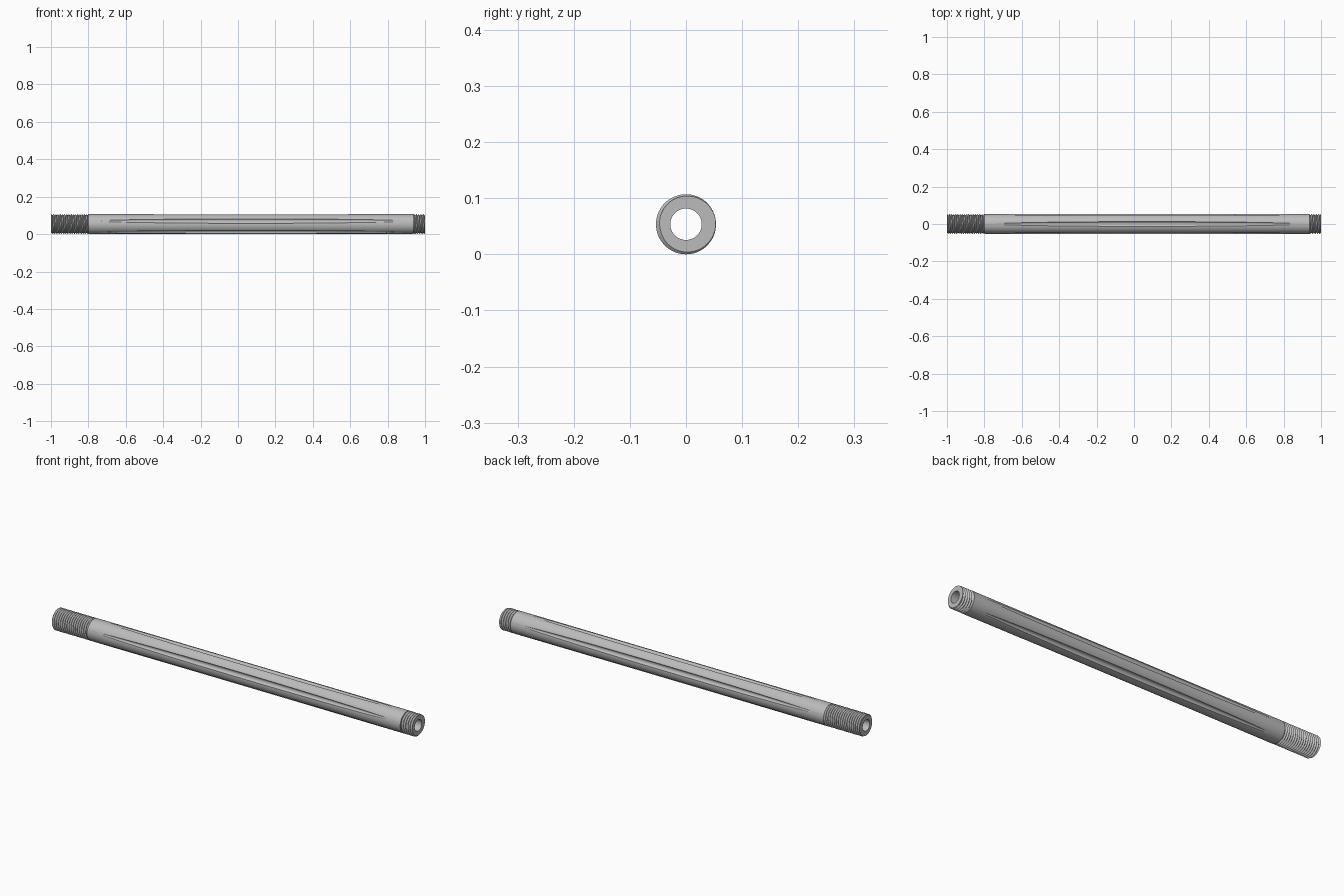
import bpy, bmesh, math

cube = bpy.data.objects.get("Cube")
if cube:
    bpy.data.objects.remove(cube, do_unlink=True)

R, BORE, ROOT = 0.0535, 0.028, 0.0465     # outer, bore and thread root radii
BODY_START, BODY_END = -0.8, 0.937
SEGMENTS = 72

steel = bpy.data.materials.new("grey steel")
steel.use_nodes = True
steel.diffuse_color = (0.5, 0.5, 0.5, 1)
steel.node_tree.nodes["Principled BSDF"].inputs["Base Color"].default_value = (0.5, 0.5, 0.5, 1)


def make_object(name, bm):
    bmesh.ops.remove_doubles(bm, verts=bm.verts, dist=1e-6)
    bmesh.ops.dissolve_degenerate(bm, edges=bm.edges, dist=1e-6)
    bmesh.ops.recalc_face_normals(bm, faces=bm.faces)
    mesh = bpy.data.meshes.new(name)
    bm.to_mesh(mesh)
    bm.free()
    mesh.materials.append(steel)
    ob = bpy.data.objects.new(name, mesh)
    bpy.context.collection.objects.link(ob)
    return ob


def sweep(bm, rings, segments, y=0, z=R):
    """Turn a closed (x, radius) profile around x; it may vary with the turn."""
    columns = []
    for j in range(segments + 1):
        a = 2 * math.pi * j / segments
        columns.append([bm.verts.new((x, y + r * math.cos(a), z + r * math.sin(a)))
                        for x, r in rings(j / segments)])
    for p, q in zip(columns, columns[1:]):
        for k in range(len(p)):
            m = (k + 1) % len(p)
            bm.faces.new((p[k], p[m], q[m], q[k]))


def smooth(ob):
    bpy.ops.object.select_all(action='DESELECT')
    ob.select_set(True)
    bpy.context.view_layer.objects.active = ob
    bpy.ops.object.shade_smooth_by_angle(angle=math.radians(25))


# Helical threads, trimmed flat at both ends
def thread(name, x0, x1, pitch):
    def rings(turn):
        profile = [(x0, BORE)]
        for k in range(-3, math.ceil(2 * (x1 - x0) / pitch) + 4):
            x = min(max(x0 + pitch * (k / 2 + turn), x0), x1)
            phase = ((x - x0) / pitch - turn) % 1
            profile.append((x, ROOT + (R - ROOT) * abs(2 * phase - 1)))
        return profile + [(x1, BORE)]
    bm = bmesh.new()
    sweep(bm, rings, SEGMENTS)
    smooth(make_object(name, bm))


thread("long_thread", -1, BODY_START, 0.0117)
thread("short_thread", BODY_END, 1, 0.0125)

# Plain hollow barrel
bm = bmesh.new()
sweep(bm, lambda turn: [(BODY_START, BORE), (BODY_START, R),
                        (BODY_END, R), (BODY_END, BORE)], SEGMENTS)
barrel = make_object("fluted_barrel", bm)

# Five long flutes, cut by slender spindles around the barrel
STEPS, MIDDLE, HALF = 48, 0.07, 0.87


def spindle(turn):
    us = [-math.cos(math.pi * i / STEPS) for i in range(STEPS + 1)]
    return [(MIDDLE + HALF * u, 0.014 * max(1 - u * u, 0) ** 0.6) for u in us]


bm = bmesh.new()
for i in range(5):
    a = math.pi / 2 + i * 2 * math.pi / 5
    part = bmesh.new()
    sweep(part, spindle, 28, 0.0575 * math.cos(a), R + 0.0575 * math.sin(a))
    # drop the closing strip that runs along the spindle axis
    bmesh.ops.delete(part, geom=[f for f in part.faces
                                 if max(v.co.x for v in f.verts) - min(v.co.x for v in f.verts) > HALF],
                     context='FACES')
    temp = bpy.data.meshes.new("flute")
    part.to_mesh(temp)
    part.free()
    bm.from_mesh(temp)
    bpy.data.meshes.remove(temp)
cutter = make_object("flute_cutter", bm)
cutter.hide_render = True

cut = barrel.modifiers.new("flutes", 'BOOLEAN')
cut.operation = 'DIFFERENCE'
cut.solver = 'EXACT'
cut.object = cutter
bpy.context.view_layer.objects.active = barrel
bpy.ops.object.modifier_apply(modifier=cut.name)
bpy.data.objects.remove(cutter, do_unlink=True)
smooth(barrel)
